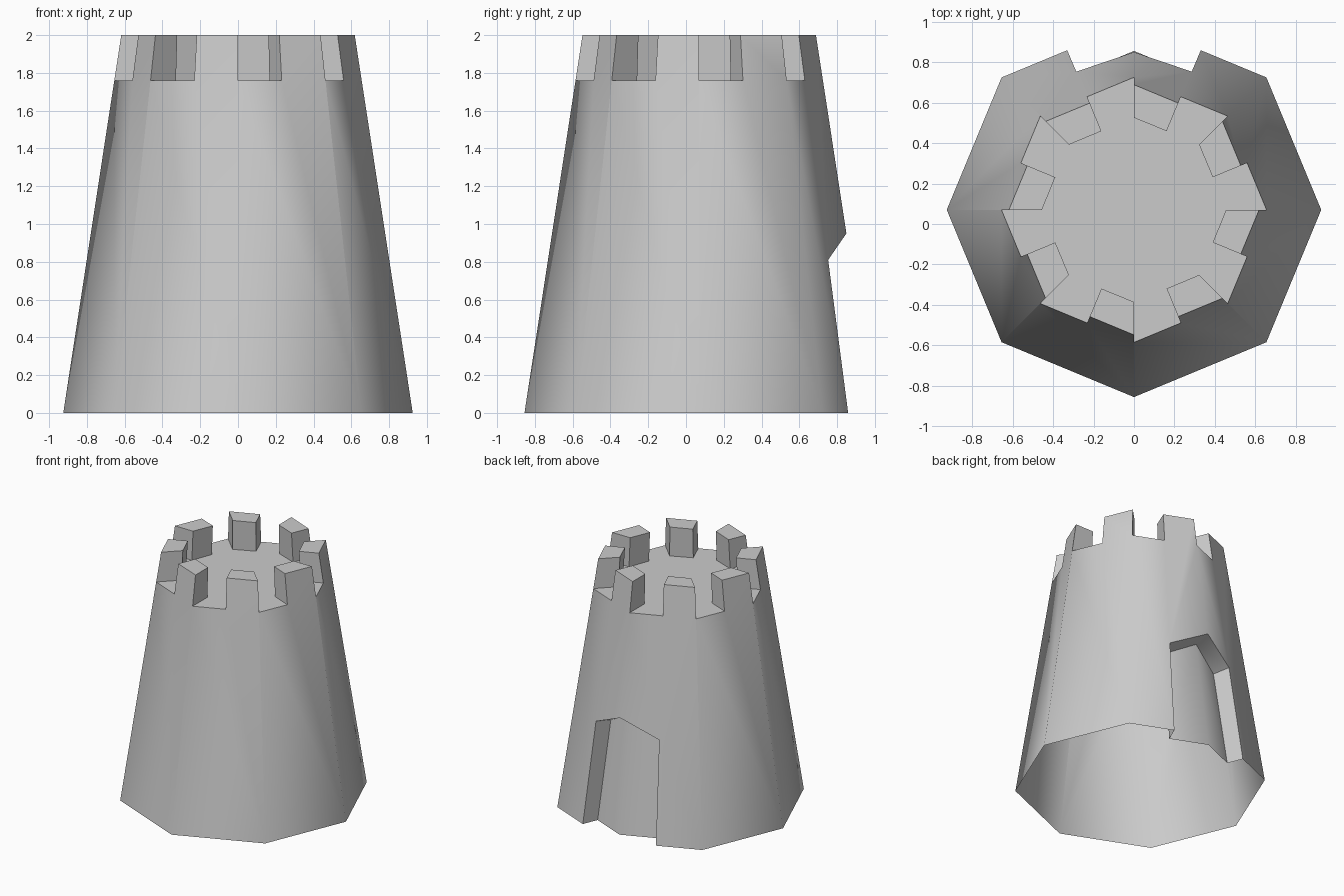
import bpy, bmesh
from math import cos, sin, pi
from mathutils import Vector

if "Cube" in bpy.data.objects:
    bpy.data.objects.remove(bpy.data.objects["Cube"])

CY = 0.07                 # octagon axis sits slightly behind the origin
DECK, TOP = 1.76, 2.0     # deck level and battlement top
DEPTH = 0.13              # doorway recess
bm = bmesh.new()


def radius(z):
    return 0.925 - 0.1535 * z


def corner(k, r, z):
    a = k * pi / 4
    return Vector((r * cos(a), CY + r * sin(a), z))


def vert(co):
    return bm.verts.new(co)


def inward(k):
    a = (k + 0.5) * pi / 4
    return Vector((-cos(a), -sin(a), 0))


# Rings of the tapered wall and the battlements (eight blocks, each half a side)
base = [vert(corner(k, radius(0), 0)) if k != 2 else None for k in range(8)]
deck = [vert(corner(k, radius(DECK), DECK)) for k in range(8)]
top = [vert(corner(k, radius(TOP), TOP)) for k in range(8)]
inner = [vert(corner(k, 0.465, DECK)) for k in range(8)]
inner_top = [vert(corner(k, 0.455, TOP)) for k in range(8)]
mid, mid_top, nook, nook_top = [], [], [], []
for k in range(8):
    for z, ring, back in ((DECK, mid, nook), (TOP, mid_top, nook_top)):
        p = (corner(k, radius(z), z) + corner(k + 1, radius(z), z)) / 2
        ring.append(vert(p))
        back.append(vert(p + inward(k) * (0.17 if z == DECK else 0.15)))

# Doorway outline on the two rear sides, and its recessed copy


def on_wall(x, z):
    return Vector((x, CY + radius(z) - 0.414 * abs(x), z))


peak = vert(on_wall(0, 0.95))
peak_in = vert(on_wall(0, 0.95) + Vector((0, -0.135, -0.03)))
foot_in = vert(on_wall(0, 0) + Vector((0, -0.14, 0)))
jamb = {}
for k, s in ((1, 1), (2, -1)):
    foot, head = on_wall(0.33 * s, 0), on_wall(0.285 * s, 0.81)
    n = inward(k) * DEPTH
    f, h = vert(foot), vert(head)
    fi, hi = vert(foot + n), vert(head + n + Vector((0, 0, -0.02)))
    jamb[k] = (f, h)
    bm.faces.new((f, fi, hi, h))                # jamb
    bm.faces.new((h, hi, peak_in, peak))        # sloped lintel
    bm.faces.new((fi, foot_in, peak_in, hi))    # recessed wall

# Wall sides and battlement blocks
deck_loop = []
for k in range(8):
    j = (k + 1) % 8
    if k == 1:
        low = [base[1], jamb[1][0], jamb[1][1], peak]
    elif k == 2:
        low = [peak, jamb[2][1], jamb[2][0], base[3]]
    else:
        low = [base[k], base[j]]
    bm.faces.new(low + [deck[j], top[j], mid_top[k], mid[k], deck[k]])
    bm.faces.new((mid[k], mid_top[k], nook_top[k], nook[k]))
    bm.faces.new((nook[k], nook_top[k], inner_top[j], inner[j]))
    bm.faces.new((inner[j], inner_top[j], top[j], deck[j]))
    bm.faces.new((mid_top[k], top[j], inner_top[j], nook_top[k]))
    deck_loop += [deck[k], mid[k], nook[k], inner[j]]

# Flat deck between the blocks
bm.faces.new(deck_loop)
bmesh.ops.recalc_face_normals(bm, faces=bm.faces)

mesh = bpy.data.meshes.new("tower")
bm.to_mesh(mesh)
bm.free()
tower = bpy.data.objects.new("tower", mesh)
bpy.context.collection.objects.link(tower)
bpy.context.view_layer.objects.active = tower
tower.select_set(True)
bpy.ops.object.shade_smooth_by_angle(angle=50 * pi / 180)
